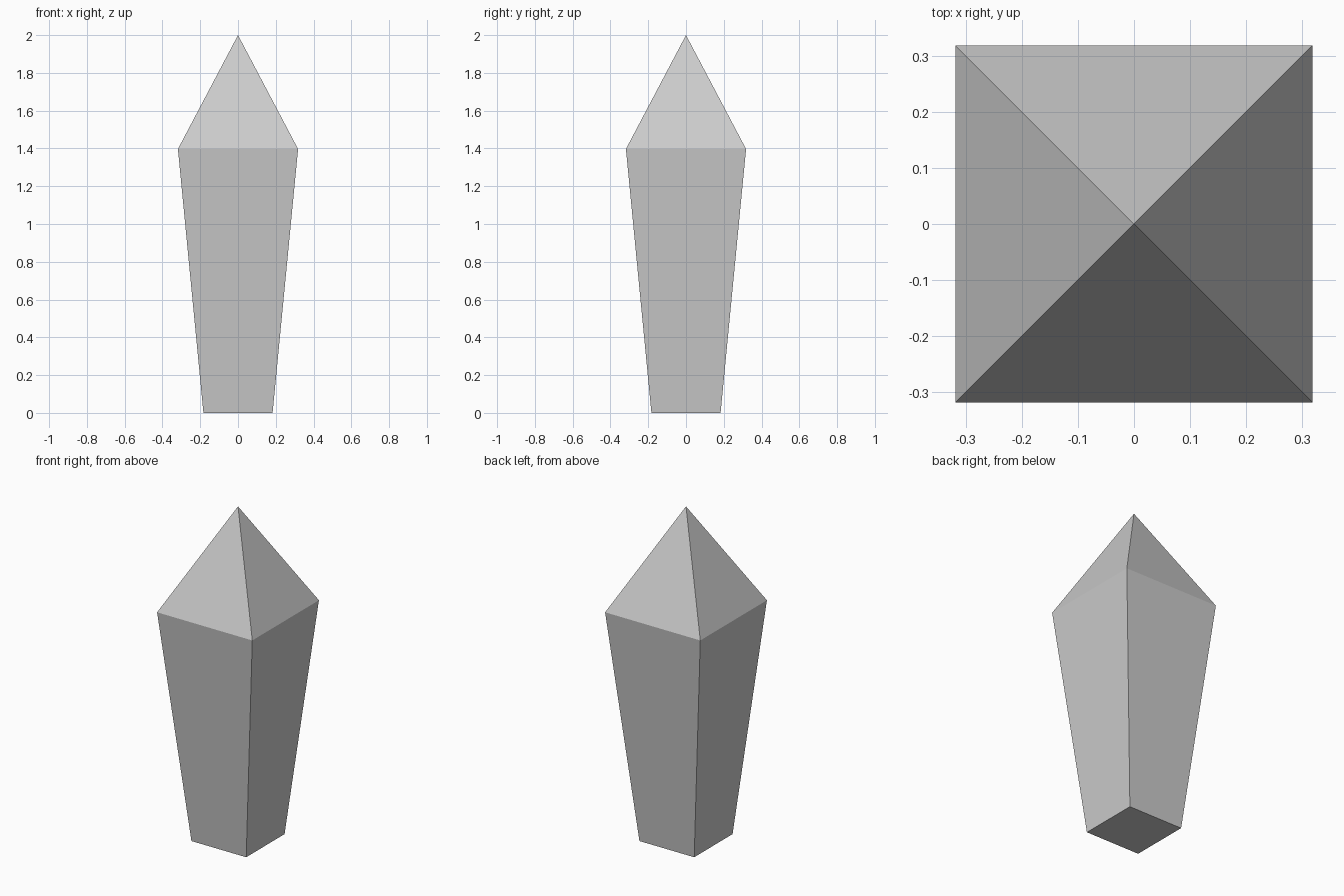
import bpy, bmesh

if "Cube" in bpy.data.objects:
    bpy.data.objects.remove(bpy.data.objects["Cube"])

# Square crystal: (half width, height) of each ring, then a single apex
RINGS = [(0.183, 0.0), (0.318, 1.397)]
APEX_Z = 2.0

bm = bmesh.new()
rings = [[bm.verts.new((sx * w, sy * w, z))
          for sx, sy in ((-1, -1), (1, -1), (1, 1), (-1, 1))]
         for w, z in RINGS]
apex = bm.verts.new((0, 0, APEX_Z))
bottom, shoulder = rings

# Flat base, flaring sides and pointed cap
bm.faces.new(bottom[::-1])
for i in range(4):
    j = (i + 1) % 4
    bm.faces.new((bottom[i], bottom[j], shoulder[j], shoulder[i]))
    bm.faces.new((shoulder[i], shoulder[j], apex))

mesh = bpy.data.meshes.new("crystal")
bm.to_mesh(mesh)
bm.free()
crystal = bpy.data.objects.new("crystal", mesh)
bpy.context.collection.objects.link(crystal)
